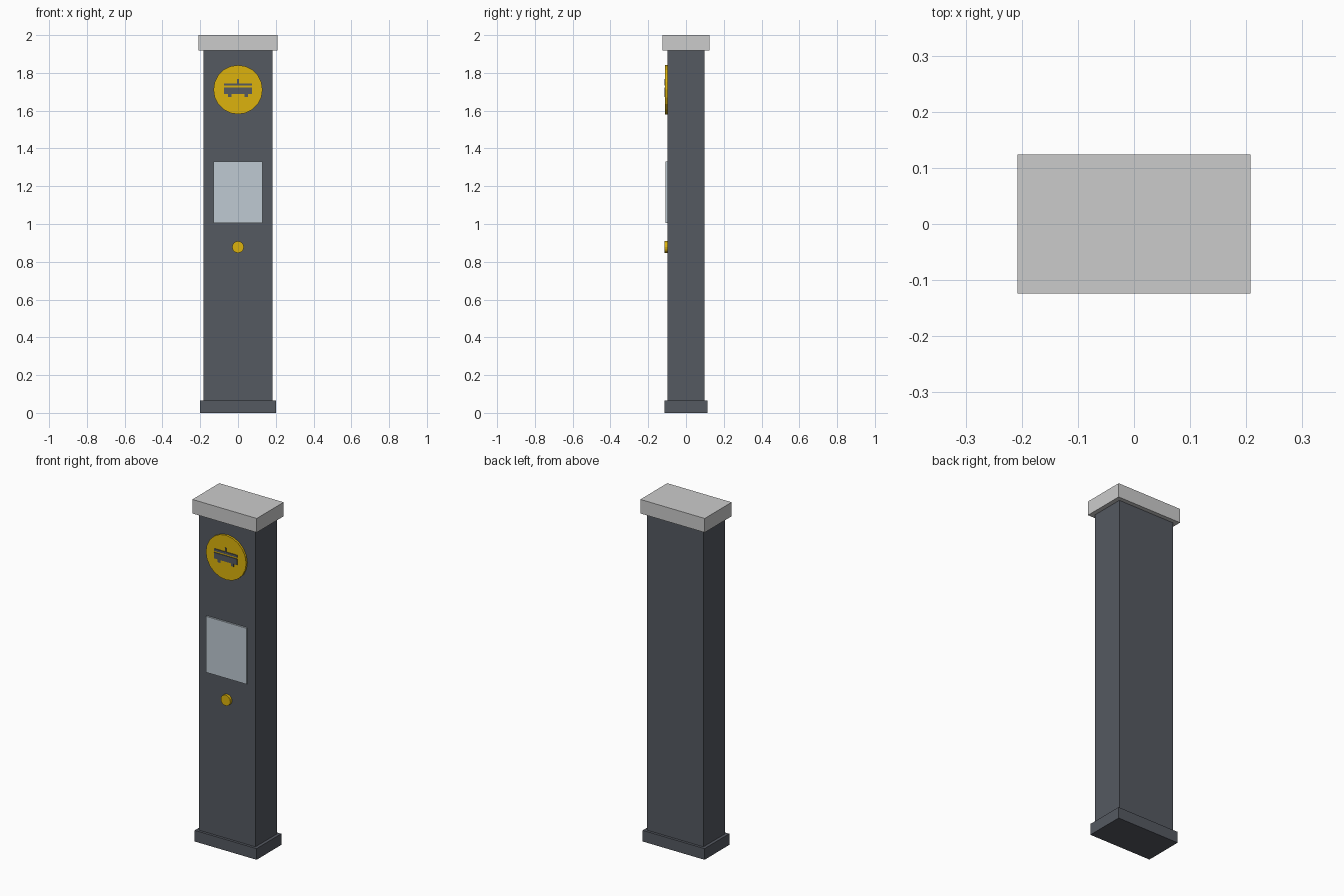
import bpy
import math

if "Cube" in bpy.data.objects:
    bpy.data.objects.remove(bpy.data.objects["Cube"])


def material(name, rgb):
    m = bpy.data.materials.new(name)
    m.diffuse_color = (*rgb, 1)
    m.use_nodes = True
    m.node_tree.nodes["Principled BSDF"].inputs["Base Color"].default_value = m.diffuse_color
    return m


dark = material("dark_paint", (0.09, 0.10, 0.12))
yellow = material("yellow_paint", (0.72, 0.45, 0.004))
glass = material("panel_glass", (0.52, 0.59, 0.65))


def box(name, x, y, z, mat=None):
    """Box from (min, max) ranges on each axis."""
    bpy.ops.mesh.primitive_cube_add(size=1, location=[(a + b) / 2 for a, b in (x, y, z)])
    ob = bpy.context.object
    ob.name = name
    ob.scale = [b - a for a, b in (x, y, z)]
    bpy.ops.object.transform_apply(location=False, rotation=False, scale=True)
    if mat:
        ob.data.materials.append(mat)
    return ob


def disc(name, radius, y, z, sides, mat):
    """Flat cylinder facing the front."""
    bpy.ops.mesh.primitive_cylinder_add(vertices=sides, radius=radius, depth=y[1] - y[0],
                                        location=(0, sum(y) / 2, z),
                                        rotation=(math.pi / 2, 0, 0))
    ob = bpy.context.object
    ob.name = name
    ob.data.materials.append(mat)
    return ob


# Pillar body
box("base_plinth", (-0.2, 0.2), (-0.114, 0.114), (0, 0.065), dark)
box("pillar", (-0.182, 0.182), (-0.099, 0.099), (0.06, 1.925), dark)
box("top_cap", (-0.208, 0.208), (-0.124, 0.124), (1.918, 2.0))

# Front fittings
disc("sign_disc", 0.13, (-0.111, -0.095), 1.711, 20, yellow)
box("information_panel", (-0.131, 0.131), (-0.109, -0.095), (1.005, 1.332), glass)
disc("call_button", 0.031, (-0.115, -0.095), 0.878, 16, yellow)

# Tram pictogram raised on the disc
iy = (-0.115, -0.108)
box("tram_body", (-0.075, 0.075), iy, (1.688, 1.723), dark)
box("tram_roof", (-0.075, 0.075), iy, (1.732, 1.745), dark)
box("tram_pole", (-0.004, 0.004), iy, (1.744, 1.768), dark)
for side, x in (("left", -0.043), ("right", 0.043)):
    box(f"tram_wheel_{side}", (x - 0.009, x + 0.009), iy, (1.672, 1.69), dark)
